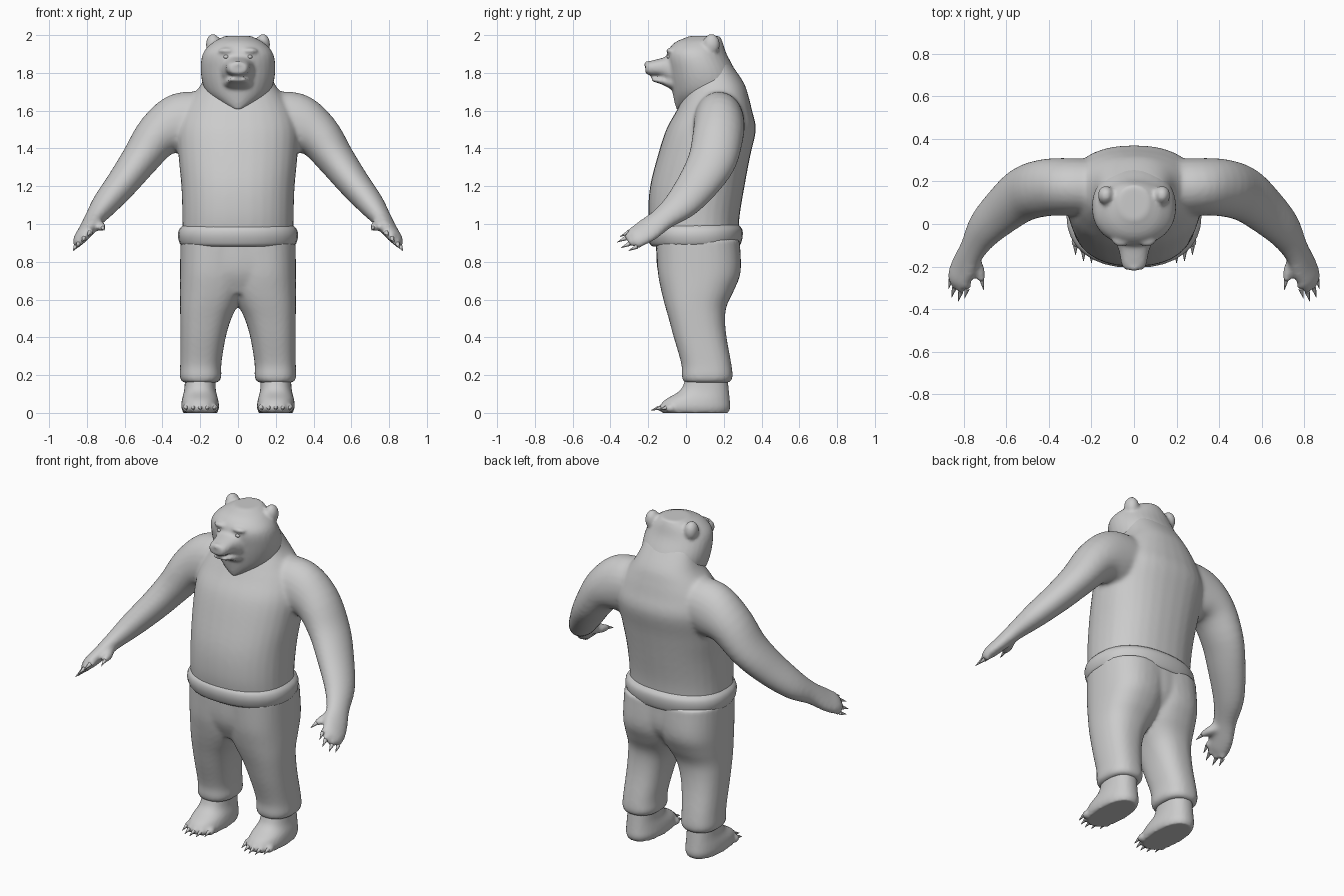
import bpy, bmesh
from math import sin, cos, tau, copysign
from mathutils import Vector, Matrix

cube = bpy.data.objects.get("Cube")
if cube:
    bpy.data.objects.remove(cube)

grey = bpy.data.materials.new("plain grey")
grey.use_nodes = True
COLOUR = (0.6, 0.6, 0.6, 1)
grey.diffuse_color = COLOUR
grey.node_tree.nodes["Principled BSDF"].inputs["Base Color"].default_value = COLOUR

SIDES = (1, -1)


def smooth_rows(rows, steps=4):
    """Spline through rows of numbers."""
    rows = [Vector(r) for r in rows]
    out = []
    for i in range(len(rows) - 1):
        a, b = rows[i], rows[i + 1]
        ta = (b - rows[i - 1]) / 2 if i else b - a
        tb = (rows[i + 2] - a) / 2 if i + 2 < len(rows) else b - a
        for k in range(steps):
            t = k / steps
            out.append(a * (2*t**3 - 3*t*t + 1) + ta * (t**3 - 2*t*t + t)
                       + b * (3*t*t - 2*t**3) + tb * (t**3 - t*t))
    return out + [rows[-1]]


def skin(bm, rings, sx=1, sides=32, power=2.0):
    """Closed tube through (centre, half axis, half axis) rings."""
    loops = []
    for c, u, v in rings:
        loop = []
        for i in range(sides):
            ca, sa = cos(tau * i / sides), sin(tau * i / sides)
            p = (c + u * copysign(abs(ca) ** (2 / power), ca)
                 + v * copysign(abs(sa) ** (2 / power), sa))
            loop.append(bm.verts.new((p.x * sx, p.y, p.z)))
        loops.append(loop)
    for a, b in zip(loops, loops[1:]):
        for i in range(sides):
            j = (i + 1) % sides
            bm.faces.new((a[i], a[j], b[j], b[i]))
    bm.faces.new(loops[0][::-1])
    bm.faces.new(loops[-1])


def stack(bm, rows, sx=1, power=2.3):
    """Level sections: z, x from, x to, y from, y to."""
    skin(bm, [(Vector(((a + b) / 2, (c + d) / 2, z)), Vector(((b - a) / 2, 0, 0)),
               Vector((0, (d - c) / 2, 0))) for z, a, b, c, d in smooth_rows(rows)],
         sx, power=power)


def centred(bm, rows, power=2.3):
    """Level sections about the middle: z, half width, y from, y to."""
    stack(bm, [(z, -w, w, c, d) for z, w, c, d in rows], power=power)


def limb(bm, rows, sx):
    """Path points with thickness and breadth: x, y, z, thickness, breadth."""
    pts = [tuple(r) if len(r) == 5 else r for r in rows]
    pts = smooth_rows(pts)
    pos = [Vector(p[:3]) for p in pts]
    rings = []
    for i, p in enumerate(pts):
        t = (pos[min(i + 1, len(pos) - 1)] - pos[max(i - 1, 0)]).normalized()
        n = Vector((0.7, 0, 0.7))
        n = (n - t * n.dot(t)).normalized()
        rings.append((pos[i], n * p[3], t.cross(n) * p[4]))
    skin(bm, rings, sx, sides=24)


def ball(bm, centre, radii):
    m = Matrix.Translation(centre) @ Matrix.Diagonal((*radii, 1))
    bmesh.ops.create_uvsphere(bm, u_segments=20, v_segments=12, radius=1, matrix=m)


def claw(bm, base, step, r, sx):
    b, d = Vector(base), Vector(step)
    b.x *= sx
    d.x *= sx
    m = Matrix.Translation(b + d / 2) @ d.to_track_quat("Z", "Y").to_matrix().to_4x4()
    bmesh.ops.create_cone(bm, cap_ends=True, segments=8, radius1=r, radius2=0.001,
                          depth=d.length, matrix=m)


def finish(bm, name, voxel=0, relax=0):
    bmesh.ops.recalc_face_normals(bm, faces=bm.faces)
    for f in bm.faces:
        f.smooth = True
    me = bpy.data.meshes.new(name)
    bm.to_mesh(me)
    bm.free()
    me.materials.append(grey)
    ob = bpy.data.objects.new(name, me)
    bpy.context.collection.objects.link(ob)
    if voxel:
        mod = ob.modifiers.new("fuse", "REMESH")
        mod.mode = "VOXEL"
        mod.voxel_size = voxel
        mod.use_smooth_shade = True
        mod = ob.modifiers.new("relax", "SMOOTH")
        mod.factor = 0.5
        mod.iterations = relax
    else:
        bpy.ops.object.select_all(action="DESELECT")
        ob.select_set(True)
        bpy.context.view_layer.objects.active = ob
        bpy.ops.object.shade_smooth_by_angle(angle=0.9)
    return ob


# Upper body with arms and hands
body, claws = bmesh.new(), bmesh.new()
centred(body, [(.92, .295, -.185, .275), (1.05, .295, -.2, .285), (1.2, .3, -.19, .31),
               (1.36, .315, -.15, .34), (1.5, .32, -.105, .37), (1.6, .29, -.05, .35),
               (1.68, .24, -.01, .33), (1.75, .19, .02, .305), (1.86, .15, .06, .23)])
arm = [(.12, .17, 1.56, .14, .13), (.3, .175, 1.53, .165, .135), (.42, .17, 1.47, .125, .135),
       (.52, .14, 1.34, .1, .13), (.61, .07, 1.22, .085, .115), (.7, -.02, 1.11, .07, .095),
       (.76, -.12, 1.03, .05, .07), (.8, -.2, .97, .04, .075), (.825, -.255, .935, .035, .07),
       (.835, -.285, .92, .025, .055)]
thumb = [(.77, -.13, 1.01, .03, .03), (.73, -.21, .99, .027, .027), (.715, -.27, .98, .018, .018)]
finger_tips = [(.785, -.305, .955), (.815, -.32, .925), (.845, -.3, .895), (.86, -.26, .88)]
palm = Vector((.8, -.2, .97))
for sx in SIDES:
    limb(body, arm, sx)
    limb(body, thumb, sx)
    claw(claws, (.715, -.265, .98), (-.008, -.045, -.015), .011, sx)
    for tip in finger_tips:
        start = palm.lerp(Vector(tip), .35)
        limb(body, [(*start, .025, .022), (*tip, .02, .02)], sx)
        claw(claws, tip, (.012, -.045, -.022), .012, sx)
finish(body, "upper_body_and_arms", .012, 8)
finish(claws, "hand_claws")

# Rolled hem at the waist
hem = bmesh.new()
centred(hem, [(.88, .285, -.175, .275), (.895, .307, -.192, .29), (.935, .318, -.205, .3),
              (.97, .312, -.203, .298), (.995, .29, -.185, .28)])
finish(hem, "waist_hem")

# Trousers
trousers = bmesh.new()
centred(trousers, [(.63, .19, -.1, .19), (.75, .28, -.15, .275), (.92, .3, -.16, .285)])
for sx in SIDES:
    stack(trousers, [(.16, .105, .293, -.01, .232), (.19, .088, .308, -.022, .247),
                     (.26, .088, .306, -.025, .24), (.4, .065, .305, -.065, .215),
                     (.5, .035, .306, -.092, .207), (.57, 0, .307, -.112, .217),
                     (.65, -.04, .308, -.132, .255), (.75, -.06, .307, -.15, .29),
                     (.92, -.1, .305, -.16, .285)], sx, power=2.4)
finish(trousers, "trousers", .012, 6)

# Feet with toes and claws
feet, claws = bmesh.new(), bmesh.new()
for sx in SIDES:
    stack(feet, [(0, .11, .29, -.125, .225), (.03, .1, .3, -.14, .235), (.07, .105, .297, -.11, .232),
                 (.12, .117, .285, -.03, .227), (.19, .12, .28, 0, .22)], sx)
    for i in range(5):
        x = .125 + .0375 * i
        y = -.13 + .012 * (i - 2) ** 2 * .8
        ball(feet, (x * sx, y + .01, .025), (.02, .03, .022))
        claw(claws, (x, y - .012, .028), (0, -.042, -.014), .011, sx)
finish(feet, "feet", .01, 3)
finish(claws, "foot_claws")

# Head with muzzle, jaw, brows and ears
head, eyes = bmesh.new(), bmesh.new()
centred(head, [(1.605, .03, -.05, .1), (1.64, .1, -.06, .2), (1.7, .17, -.072, .28),
               (1.8, .197, -.09, .265), (1.9, .187, -.1, .215), (1.96, .135, -.06, .195),
               (1.995, .07, .02, .18)], power=2.1)


def snout(rows):
    """Upright sections: y, half width, z from, z to."""
    skin(head, [(Vector((0, y, (a + b) / 2)), Vector((w, 0, 0)), Vector((0, 0, (b - a) / 2)))
                for y, w, a, b in smooth_rows(rows)], power=2.4)


snout([(0, .1, 1.72, 1.91), (-.08, .088, 1.74, 1.895), (-.13, .07, 1.778, 1.878),
       (-.19, .058, 1.787, 1.863), (-.215, .042, 1.797, 1.853)])
snout([(0, .1, 1.69, 1.8), (-.08, .075, 1.715, 1.785), (-.13, .06, 1.74, 1.776),
       (-.18, .042, 1.755, 1.775)])
ball(head, (0, -.205, 1.845), (.034, .016, .018))
for sx in SIDES:
    ball(head, (.06 * sx, -.078, 1.917), (.045, .028, .016))
    ball(head, (.132 * sx, .135, 1.95), (.038, .045, .057))
    ball(eyes, (.062 * sx, -.09, 1.885), (.014, .012, .011))
finish(head, "head", .01, 4)
finish(eyes, "eyes")
